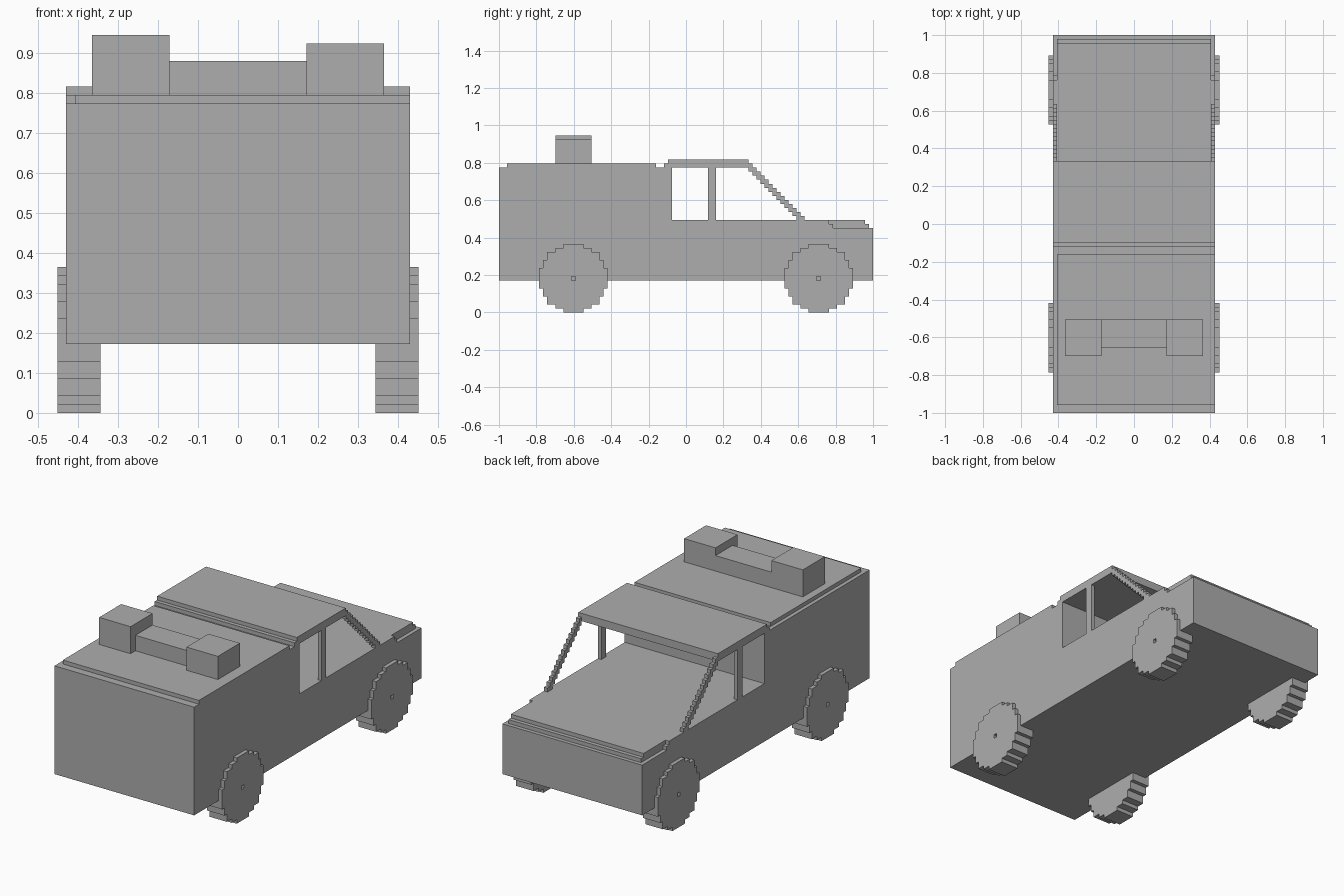
import bpy
import bmesh

if "Cube" in bpy.data.objects:
    bpy.data.objects.remove(bpy.data.objects["Cube"])

V = 2 / 93  # size of one block unit; all numbers below are in block units

grey = bpy.data.materials.new("plain grey")
grey.diffuse_color = (0.42, 0.42, 0.42, 1)
grey.use_nodes = True
grey.node_tree.nodes["Principled BSDF"].inputs["Base Color"].default_value = grey.diffuse_color


def finish(bm, name):
    bmesh.ops.recalc_face_normals(bm, faces=bm.faces)
    bmesh.ops.scale(bm, vec=(V, V, V), verts=bm.verts)
    mesh = bpy.data.meshes.new(name)
    bm.to_mesh(mesh)
    bm.free()
    mesh.materials.append(grey)
    obj = bpy.data.objects.new(name, mesh)
    bpy.context.collection.objects.link(obj)
    return obj


def extrude_x(bm, faces, depth):
    geom = bmesh.ops.extrude_face_region(bm, geom=faces, use_keep_orig=True)["geom"]
    verts = [g for g in geom if isinstance(g, bmesh.types.BMVert)]
    bmesh.ops.translate(bm, vec=(depth, 0, 0), verts=verts)


def profile(name, x0, x1, pts):
    """Side outline in (y, z), extruded from x0 to x1."""
    bm = bmesh.new()
    face = bm.faces.new([bm.verts.new((x0, y, z)) for y, z in pts])
    extrude_x(bm, [face], x1 - x0)
    return finish(bm, name)


def box(name, x0, x1, y0, y1, z0, z1):
    return profile(name, x0, x1, [(y0, z0), (y1, z0), (y1, z1), (y0, z1)])


def disc(name, x0, x1, cy, rows, hole):
    """Blocky disc made of unit cells, with an optional one-cell centre hole."""
    bm = bmesh.new()
    for r in rows:
        for c in range(-8, 9):
            if r * r + c * c > 8.5 ** 2 or (hole and r == c == 0):
                continue
            y, z = cy + c - 0.5, r + 8
            bm.faces.new([bm.verts.new((x0, a, b)) for a, b in
                          ((y, z), (y + 1, z), (y + 1, z + 1), (y, z + 1))])
    bmesh.ops.remove_doubles(bm, verts=bm.verts, dist=0.01)
    extrude_x(bm, bm.faces[:], x1 - x0)
    return finish(bm, name)


# Body with cargo box, floor and nose
profile("body", -20, 20, [
    (-46.5, 8), (46.5, 8), (46.5, 21), (36.5, 21), (36.5, 22), (35.5, 22),
    (35.5, 23), (-3.5, 23), (-3.5, 36), (-46.5, 36)])
# Raised bonnet, stepped down at the nose
profile("bonnet", -19, 19, [
    (36.5, 21), (45.5, 21), (45.5, 22), (44.5, 22), (44.5, 23), (35.5, 23),
    (35.5, 22), (36.5, 22)])
# Cargo roof panel and cab roof
box("cargo_roof", -19, 20, -44.5, -7.5, 36, 37)
profile("cab_roof", -20, 20, [
    (-5.5, 36), (15.5, 36), (15.5, 38), (-4.5, 38), (-4.5, 37), (-5.5, 37)])

# Window posts and stepped windscreen pillars
front, back = [], []
for k in range(14):
    y, z = 29.5 - k, 23 + k
    front += [(y, z), (y, z + 1)]
    back += [(y - 2, z), (y - 2, z + 1)]
for side, x in (("left", -20), ("right", 19)):
    box("door_post_" + side, x, x + 1, 5.5, 7.5, 23, 36)
    profile("windscreen_pillar_" + side, x, x + 1, front + back[::-1])

# Light bar on the cargo roof
box("light_bar", -8, 8, -30.5, -23.5, 37, 41)
box("left_lamp", -17, -8, -32.5, -23.5, 37, 44)
box("right_lamp", 8, 17, -32.5, -23.5, 37, 43)

# Wheels: full outer disc plus the wide tread below the body
for end, cy in (("front", -28), ("rear", 33)):
    for side, s in (("left", -1), ("right", 1)):
        disc(f"wheel_disc_{end}_{side}", 20 * s, 21 * s, cy, range(-8, 9), True)
        disc(f"wheel_tread_{end}_{side}", 16 * s, 20 * s, cy, range(-8, 0), False)
